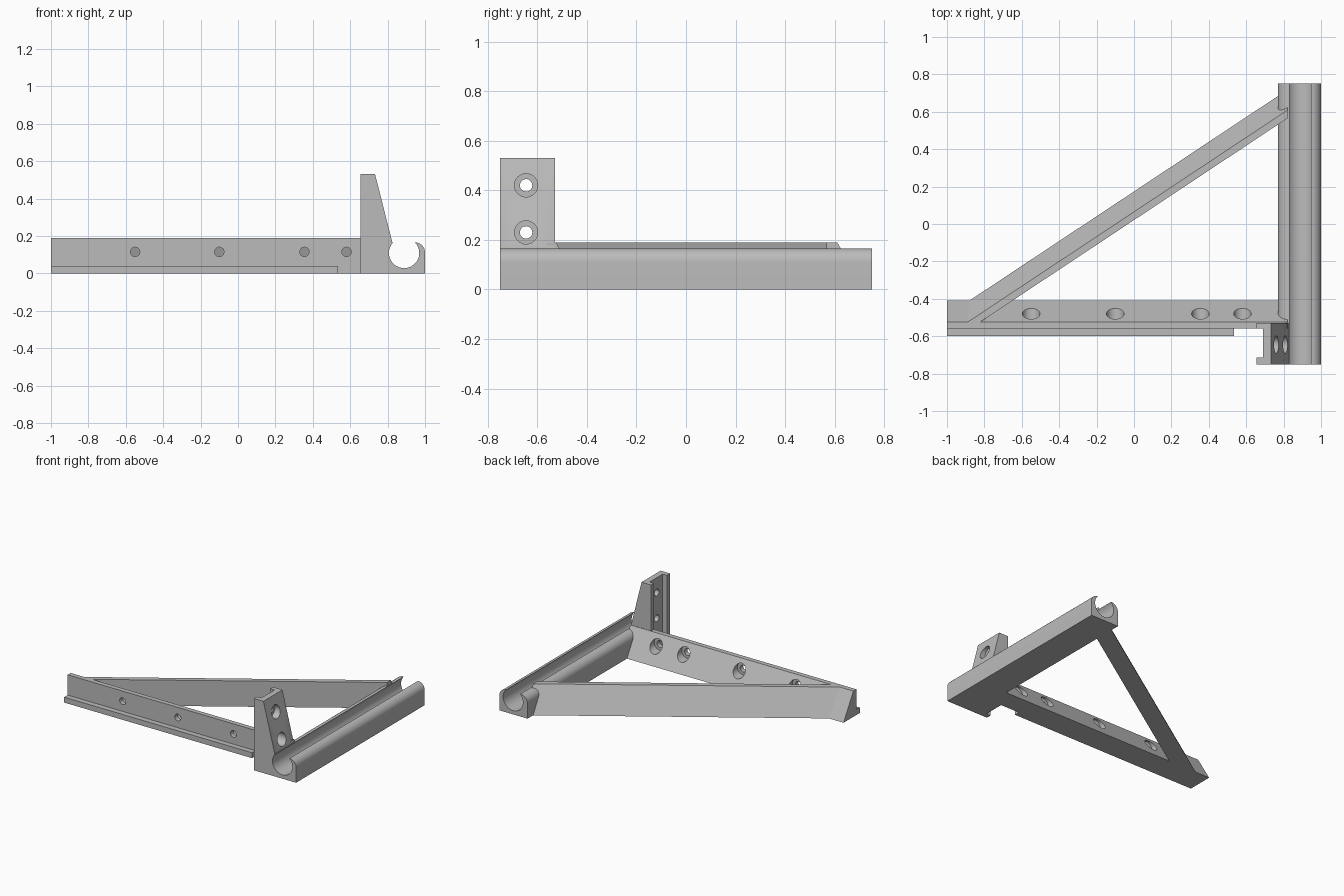
import bpy, bmesh, math
from mathutils import Vector

cube = bpy.data.objects.get("Cube")
if cube:
    bpy.data.objects.remove(cube, do_unlink=True)

grey = bpy.data.materials.new("plain_grey")
grey.use_nodes = True
GREY = (0.5, 0.5, 0.5, 1)
grey.diffuse_color = GREY
grey.node_tree.nodes["Principled BSDF"].inputs["Base Color"].default_value = GREY


def loft(name, start, end):
    """Solid between two matching loops of points."""
    bm = bmesh.new()
    a = [bm.verts.new(p) for p in start]
    b = [bm.verts.new(p) for p in end]
    bm.faces.new(a)
    bm.faces.new(b)
    for i in range(len(a)):
        j = (i + 1) % len(a)
        bm.faces.new((a[i], a[j], b[j], b[i]))
    bmesh.ops.recalc_face_normals(bm, faces=bm.faces)
    mesh = bpy.data.meshes.new(name)
    bm.to_mesh(mesh)
    bm.free()
    mesh.materials.append(grey)
    ob = bpy.data.objects.new(name, mesh)
    bpy.context.collection.objects.link(ob)
    return ob


def prism(name, profile, axis, lo, hi):
    """Extrude a profile along x (points are y, z) or along y (points are x, z)."""
    def place(p, d):
        return (d, p[0], p[1]) if axis == "x" else (p[0], d, p[1])
    return loft(name, [place(p, lo) for p in profile], [place(p, hi) for p in profile])


def arc(cx, cz, r, a0, a1, n):
    return [(cx + r * math.cos(math.radians(a0 + (a1 - a0) * i / n)),
             cz + r * math.sin(math.radians(a0 + (a1 - a0) * i / n))) for i in range(n + 1)]


def rod(cx, cz, r, axis, lo, hi, n=32):
    return prism("cutter", arc(cx, cz, r, 0, 360, n)[:-1], axis, lo, hi)


def cut(ob, cutter):
    cutter.hide_render = True
    mod = ob.modifiers.new("cut", "BOOLEAN")
    mod.operation = "DIFFERENCE"
    mod.solver = "EXACT"
    mod.object = cutter
    bpy.context.view_layer.objects.active = ob
    bpy.ops.object.modifier_apply(modifier=mod.name)
    bpy.data.objects.remove(cutter, do_unlink=True)


TOP = 0.19
FRONT, RIDGE, BACK = -0.56, -0.525, -0.41

# Rail with a sloping back, and its front ledge
rail = prism("rail", [(FRONT, 0), (FRONT, TOP), (RIDGE, TOP), (BACK, 0)], "x", -1, 0.822)
ledge = prism("rail_ledge", [(-0.6, 0), (-0.6, 0.04), (FRONT, 0.04), (FRONT, 0)], "x", -1, 0.535)

# Counterbored screw holes through the rail
for x in (-0.55, -0.1, 0.355, 0.58):
    cut(rail, rod(x, 0.115, 0.025, "y", -0.7, -0.3))
    cut(rail, rod(x, 0.115, 0.047, "y", -0.525, -0.3))

# Diagonal brace, mitred against the rail's slope and the clamp
slope = 0.663
section = [(0.174, 0), (0.065, TOP), (0.021, TOP), (0.021, 0)]  # y at x = 0, z
start, end = [], []
for y0, z in section:
    y = BACK + (RIDGE - BACK) * z / TOP
    start.append(Vector(((y - y0) / slope, y, z)))
    end.append(Vector((0.822, y0 + slope * 0.822, z)))
brace = loft("diagonal_brace", start, end)

# Long open-topped tube clamp with rounded lips
clamp = prism("tube_clamp", [(0.77, 0), (1, 0)] + arc(0.945, 0.111, 0.055, 0, 83, 10)
              + arc(0.825, 0.111, 0.055, 97, 180, 10), "y", -0.75, 0.75)

# Upright bracket with a channel down its outer side
bracket = prism("upright_bracket", [(0.655, 0), (0.655, 0.53), (0.733, 0.53),
                                    (0.825, 0.166), (0.825, 0)], "y", -0.75, -0.528)
cut(bracket, prism("cutter", [(-0.713, -1), (-0.713, 1), (FRONT, 1), (FRONT, -1)],
                   "x", 0.5, 0.69))
for z in (0.23, 0.42):
    cut(bracket, rod(-0.645, z, 0.025, "x", 0.6, 1.2))
    cut(bracket, rod(-0.645, z, 0.047, "x", 0.72, 1.2))

# Tube bore through everything that reaches it
for part in (clamp, bracket, rail, brace):
    cut(part, rod(0.888, 0.109, 0.081, "y", -1, 1, 48))

# Smooth the curved walls, keep edges crisp
bpy.ops.object.select_all(action="DESELECT")
for part in (rail, ledge, brace, clamp, bracket):
    part.select_set(True)
bpy.context.view_layer.objects.active = clamp
bpy.ops.object.shade_smooth_by_angle(angle=math.radians(30))
